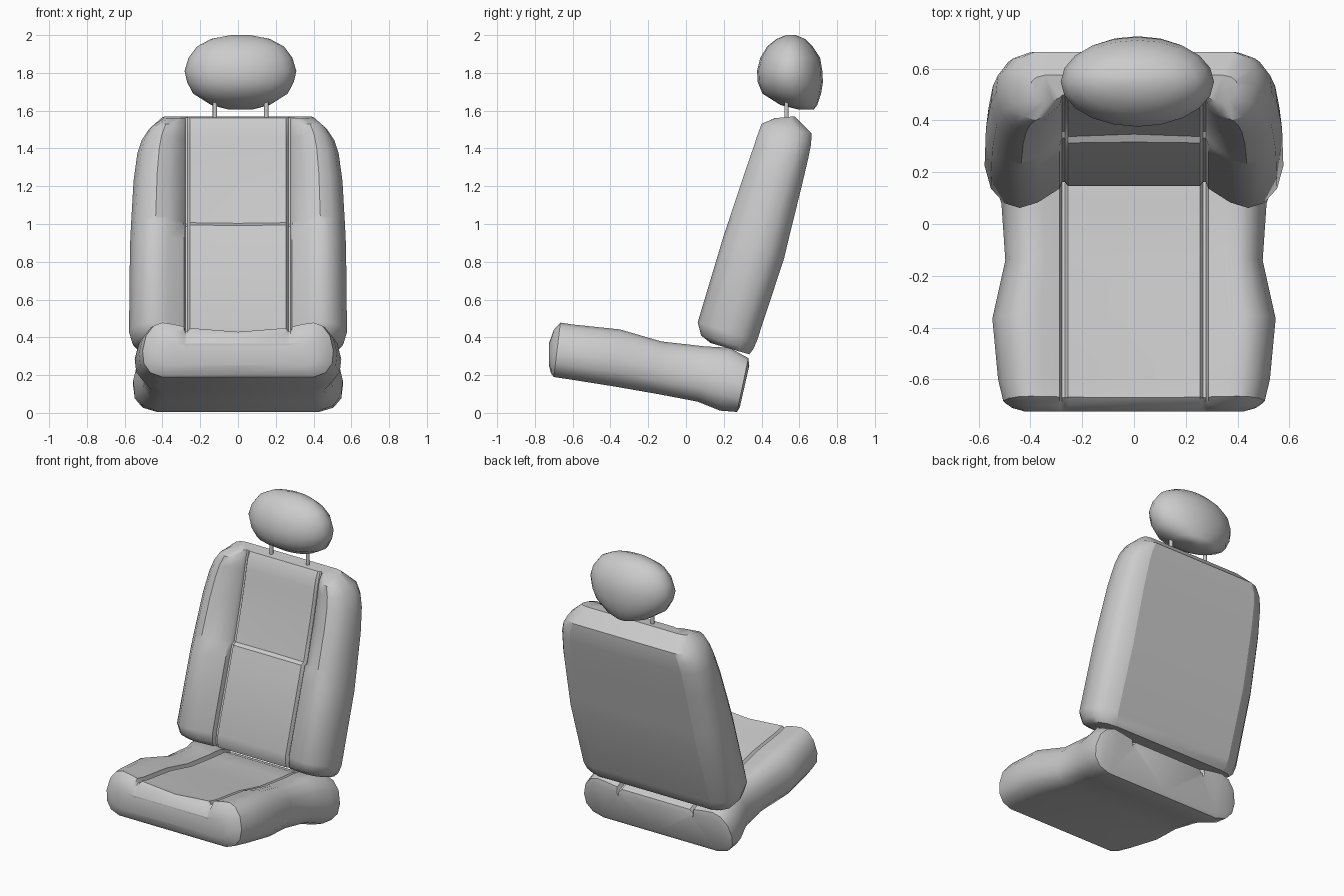
import bpy, bmesh, math
from mathutils import Vector


def skin(name, rings, sharp=(), angle=38):
    """Bridge closed rings of points into one capped, smooth-shaded object."""
    bm = bmesh.new()
    loops = [[bm.verts.new(p) for p in r] for r in rings]
    n = len(loops[0])
    for a, b in zip(loops, loops[1:]):
        for i in range(n):
            j = (i + 1) % n
            bm.faces.new((a[i], a[j], b[j], b[i]))
    caps = [bm.faces.new(loops[0]), bm.faces.new(loops[-1])]
    for i in sharp:
        for a, b in zip(loops[1:], loops[2:-1]):
            e = bm.edges.get((a[i], b[i]))
            if e:
                e.smooth = False
    bmesh.ops.triangulate(bm, faces=caps)
    bmesh.ops.recalc_face_normals(bm, faces=bm.faces)
    me = bpy.data.meshes.new(name)
    bm.to_mesh(me)
    bm.free()
    ob = bpy.data.objects.new(name, me)
    bpy.context.collection.objects.link(ob)
    bpy.ops.object.select_all(action='DESELECT')
    ob.select_set(True)
    bpy.context.view_layer.objects.active = ob
    bpy.ops.object.shade_smooth_by_angle(angle=math.radians(angle))
    return ob


def cushion_ring(face, rear, w, t, dip=0.0):
    """Bolstered section: face = bolster crest (y, z), rear = hidden side,
    w = half width, t = depth of the centre panel as a fraction."""
    s = 0.275                                   # seam position
    u = lambda k: s + (w - s) * k
    half = [(0, t + dip), (s - 0.02, t), (s - 0.008, t + 0.06), (s + 0.003, t + 0.06),
            (s + 0.012, t - 0.03), (u(0.32), t * 0.25), (u(0.55), 0), (u(0.75), 0.06),
            (u(0.92), 0.24), (u(1), 0.52), (u(0.97), 0.75), (u(0.82), 0.92),
            (u(0.55), 1), (0, 1)]
    full = half + [(-x, d) for x, d in reversed(half[1:-1])]
    f, r = Vector((0, *face)), Vector((0, *rear))
    return [f.lerp(r, d) + Vector((x, 0, 0)) for x, d in full]


# Seat cushion, front to rear
seat = [((-0.725, 0.37), (-0.725, 0.25), 0.42, 0.10, 0),
        ((-0.70, 0.44), (-0.715, 0.21), 0.475, 0.10, 0.03),
        ((-0.665, 0.478), (-0.70, 0.19), 0.505, 0.10, 0.07),
        ((-0.60, 0.468), (-0.60, 0.175), 0.525, 0.12, 0.05),
        ((-0.35, 0.442), (-0.38, 0.14), 0.547, 0.14, 0.03),
        ((-0.13, 0.378), (-0.15, 0.10), 0.497, 0.12, 0),
        ((0.10, 0.352), (0.06, 0.06), 0.512, 0.12, 0),
        ((0.23, 0.345), (0.18, 0.012), 0.555, 0.12, 0),
        ((0.33, 0.29), (0.27, 0.005), 0.555, 0.10, 0),
        ((0.335, 0.25), (0.285, 0.03), 0.53, 0.10, 0)]
skin("seat_cushion", [cushion_ring(*s) for s in seat])

# Backrest, bottom to top, with a ledge halfway up the centre panel
back = [((0.13, 0.37), (0.335, 0.31), 0.53, 0.12, 0),
        ((0.08, 0.41), (0.355, 0.335), 0.56, 0.24, 0),
        ((0.062, 0.48), (0.375, 0.38), 0.577, 0.27, 0),
        ((0.20, 0.94), (0.52, 0.82), 0.572, 0.27, 0),
        ((0.229, 1.025), (0.541, 0.91), 0.568, 0.27, 0.01),
        ((0.235, 1.045), (0.546, 0.93), 0.567, 0.33, 0.03),
        ((0.31, 1.27), (0.61, 1.19), 0.553, 0.31, 0.02),
        ((0.355, 1.40), (0.648, 1.35), 0.533, 0.28, 0),
        ((0.378, 1.47), (0.662, 1.42), 0.51, 0.26, 0),
        ((0.40, 1.53), (0.665, 1.48), 0.47, 0.25, 0),
        ((0.47, 1.56), (0.575, 1.57), 0.40, 0.20, 0)]
skin("backrest", [cushion_ring(*s) for s in back], sharp=(12, 14))

# Headrest: elliptical rings (z, front y, rear y, half width)
head = [(1.605, 0.60, 0.675, 0.06), (1.63, 0.50, 0.695, 0.155), (1.69, 0.405, 0.715, 0.25),
        (1.75, 0.38, 0.725, 0.282), (1.81, 0.376, 0.722, 0.296), (1.88, 0.393, 0.71, 0.275),
        (1.94, 0.43, 0.67, 0.23), (1.98, 0.48, 0.63, 0.155), (2.0, 0.53, 0.58, 0.05)]
rings = []
for z, y0, y1, w in head:
    rings.append([(0.013 + w * math.cos(k * math.tau / 20),
                   (y0 + y1) / 2 + (y1 - y0) / 2 * math.sin(k * math.tau / 20), z)
                  for k in range(20)])
skin("headrest", rings, angle=60)

# Headrest posts
for i, x in enumerate((-0.122, 0.15)):
    post = [[(x + 0.012 * math.cos(k * math.tau / 10), 0.532 + 0.012 * math.sin(k * math.tau / 10), z)
             for k in range(10)] for z in (1.52, 1.66)]
    skin(f"headrest_post_{i + 1}", post)
